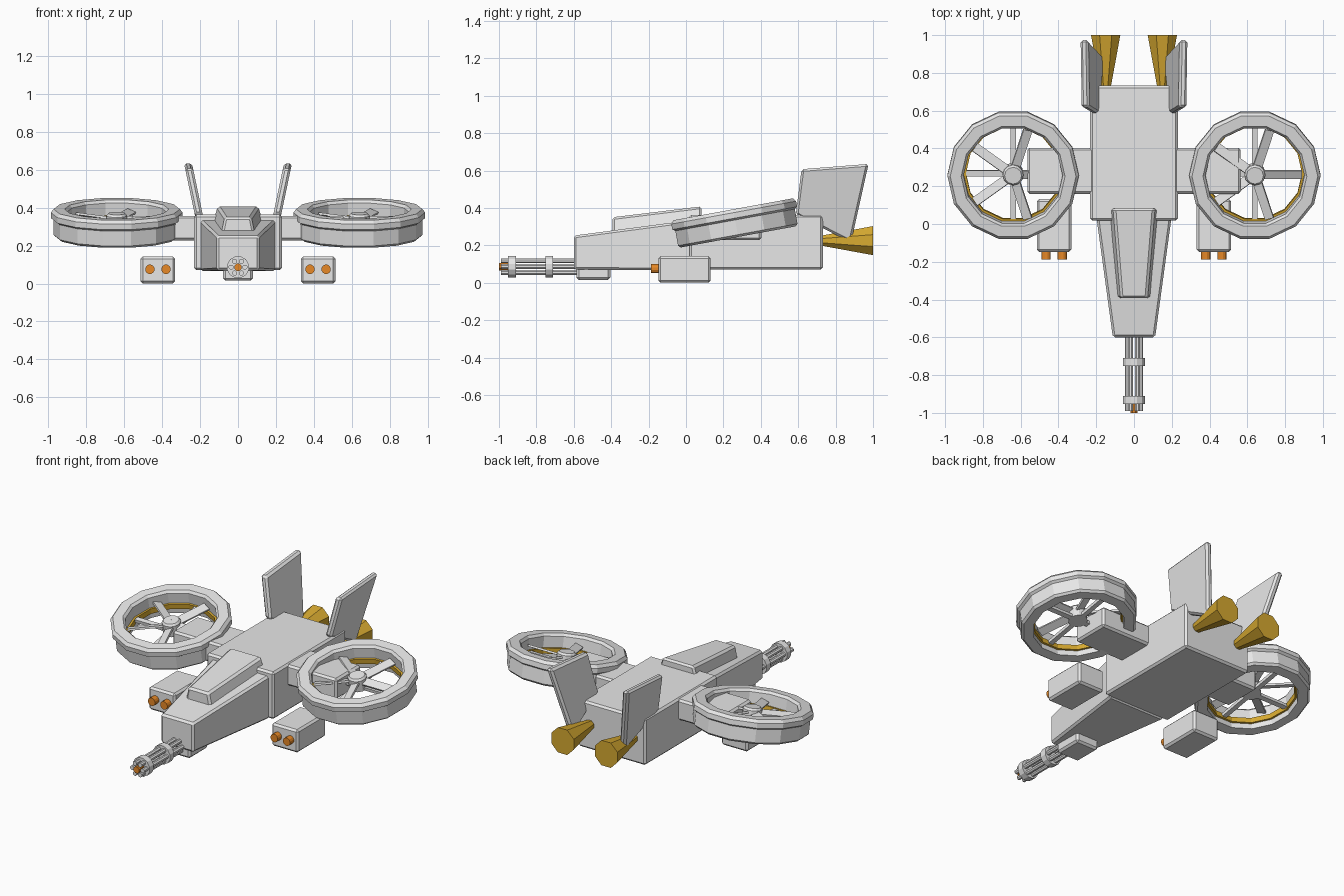
import bpy, bmesh
from math import cos, sin, pi, radians
from mathutils import Matrix

if "Cube" in bpy.data.objects:
    bpy.data.objects.remove(bpy.data.objects["Cube"])


def material(name, rgb):
    m = bpy.data.materials.new(name)
    m.use_nodes = True
    m.diffuse_color = (*rgb, 1)
    m.node_tree.nodes["Principled BSDF"].inputs["Base Color"].default_value = (*rgb, 1)
    return m


GREY = material("light grey", (0.8, 0.8, 0.8))
GOLD = material("dark gold", (0.68, 0.4, 0.03))
ORANGE = material("orange", (0.8, 0.25, 0.02))


def finish(name, bm, mat, bevel=0):
    bmesh.ops.recalc_face_normals(bm, faces=bm.faces)
    me = bpy.data.meshes.new(name)
    bm.to_mesh(me)
    bm.free()
    me.materials.append(mat)
    ob = bpy.data.objects.new(name, me)
    bpy.context.collection.objects.link(ob)
    if bevel:
        mod = ob.modifiers.new("bevel", "BEVEL")
        mod.width = bevel
        mod.segments = 1
    return ob


def prism(name, front, back, mat=GREY, bevel=0.012):
    """Solid between two loops with the same number of points."""
    bm = bmesh.new()
    a = [bm.verts.new(p) for p in front]
    b = [bm.verts.new(p) for p in back]
    bm.faces.new(a)
    bm.faces.new(b[::-1])
    for i in range(len(a)):
        j = (i + 1) % len(a)
        bm.faces.new((a[i], a[j], b[j], b[i]))
    return finish(name, bm, mat, bevel)


def section(y, z0, z1, w0, w1):
    """Symmetric cross-section, w0 wide below and w1 wide above."""
    return [(-w0, y, z0), (w0, y, z0), (w1, y, z1), (-w1, y, z1)]


def box(name, x, y, z, mat=GREY, bevel=0.012):
    ends = [[(x[0], v, z[0]), (x[1], v, z[0]), (x[1], v, z[1]), (x[0], v, z[1])] for v in y]
    return prism(name, *ends, mat, bevel)


def rod(name, x, z, y0, y1, r0, r1, mat=GREY, sides=8):
    """Round bar or cone running along y."""
    def loop(y, r):
        turn = [2 * pi * (i + 0.5) / sides for i in range(sides)]
        return [(x + r * cos(t), y, z + r * sin(t)) for t in turn]
    return prism(name, loop(y0, r0), loop(y1, r1), mat, 0)


def lathe(name, profile, frame, mat=GREY, sides=14):
    """Closed profile of (radius, height) turned around the local z axis."""
    bm = bmesh.new()
    rings = [[bm.verts.new((r * cos(2 * pi * i / sides), r * sin(2 * pi * i / sides), h))
              for r, h in profile] for i in range(sides)]
    n = len(profile)
    for i in range(sides):
        a, b = rings[i], rings[(i + 1) % sides]
        for k in range(n):
            m = (k + 1) % n
            bm.faces.new((a[k], b[k], b[m], a[m]))
    ob = finish(name, bm, mat)
    ob.matrix_world = frame
    return ob


# Fuselage
box("rear_body", (-0.232, 0.232), (0.018, 0.732), (0.07, 0.363))
prism("nose", section(-0.6, 0.07, 0.252, 0.112, 0.112), section(0.03, 0.065, 0.335, 0.198, 0.198))
prism("canopy", section(-0.393, 0.25, 0.35, 0.09, 0.07), section(0.083, 0.3, 0.408, 0.14, 0.108))
box("wing", (-0.565, 0.565), (0.16, 0.403), (0.228, 0.357))

# Rotary gun under the nose
box("gun_mount", (-0.078, 0.078), (-0.585, -0.405), (0.015, 0.1))
for i in range(6):
    t = pi * i / 3
    rod(f"gun_barrel_{i}", 0.036 * cos(t), 0.086 + 0.036 * sin(t), -0.99, -0.58, 0.014, 0.014)
rod("gun_tip", 0, 0.086, -1.0, -0.95, 0.021, 0.021, ORANGE)
for name, y in (("front", -0.952), ("rear", -0.752)):
    rod(f"gun_clamp_{name}", 0, 0.086, y, y + 0.042, 0.059, 0.059, GREY, 12)

RIM = [(0.262, 0), (0.32, 0), (0.333, 0.012), (0.333, 0.092), (0.348, 0.102),
       (0.348, 0.132), (0.333, 0.15), (0.275, 0.15), (0.262, 0.135)]
LINER = [(0.25, 0.035), (0.265, 0.035), (0.265, 0.068), (0.25, 0.068)]
HUB = [(0.001, 0.045), (0.055, 0.045), (0.055, 0.115), (0.045, 0.127), (0.001, 0.127)]

for side, s in (("left", 1), ("right", -1)):
    # Tilted ducted rotor
    frame = Matrix.Translation((s * 0.64, 0.279, 0.245)) @ Matrix.Rotation(radians(10.4), 4, "X")
    lathe(f"{side}_duct", RIM, frame)
    lathe(f"{side}_duct_liner", LINER, frame, GOLD)
    lathe(f"{side}_hub", HUB, frame, GREY, 12)
    for i in range(2):
        strut = box(f"{side}_strut_{i}", (-0.265, 0.265), (-0.015, 0.015), (0.045, 0.065), bevel=0)
        strut.matrix_world = frame @ Matrix.Rotation(pi / 2 * i, 4, "Z")
    for i in range(5):
        blade = box(f"{side}_blade_{i}", (0.04, 0.25), (-0.025, 0.025), (-0.006, 0.006), bevel=0)
        blade.matrix_world = (frame @ Matrix.Translation((0, 0, 0.095))
                              @ Matrix.Rotation(2 * pi * i / 5, 4, "Z")
                              @ Matrix.Rotation(radians(20), 4, "X"))

    # Rocket pod
    box(f"{side}_pod", sorted((s * 0.332, s * 0.514)), (-0.148, 0.132), (0, 0.142))
    for i, x in enumerate((0.38, 0.465)):
        rod(f"{side}_rocket_{i}", s * x, 0.075, -0.187, -0.13, 0.025, 0.025, ORANGE, 12)

    # Exhaust cone
    rod(f"{side}_exhaust", s * 0.15, 0.225, 0.728, 1.0, 0.03, 0.084, GOLD)

    # Outward-leaning tail fin
    outline = [(0.587, 0.365), (0.618, 0.607), (0.976, 0.635), (0.882, 0.215)]
    faces = [[(s * (0.263 - 0.21 * (0.63 - z) + off), y, z) for y, z in outline]
             for off in (-0.021, 0.021)]
    prism(f"{side}_fin", *faces)
